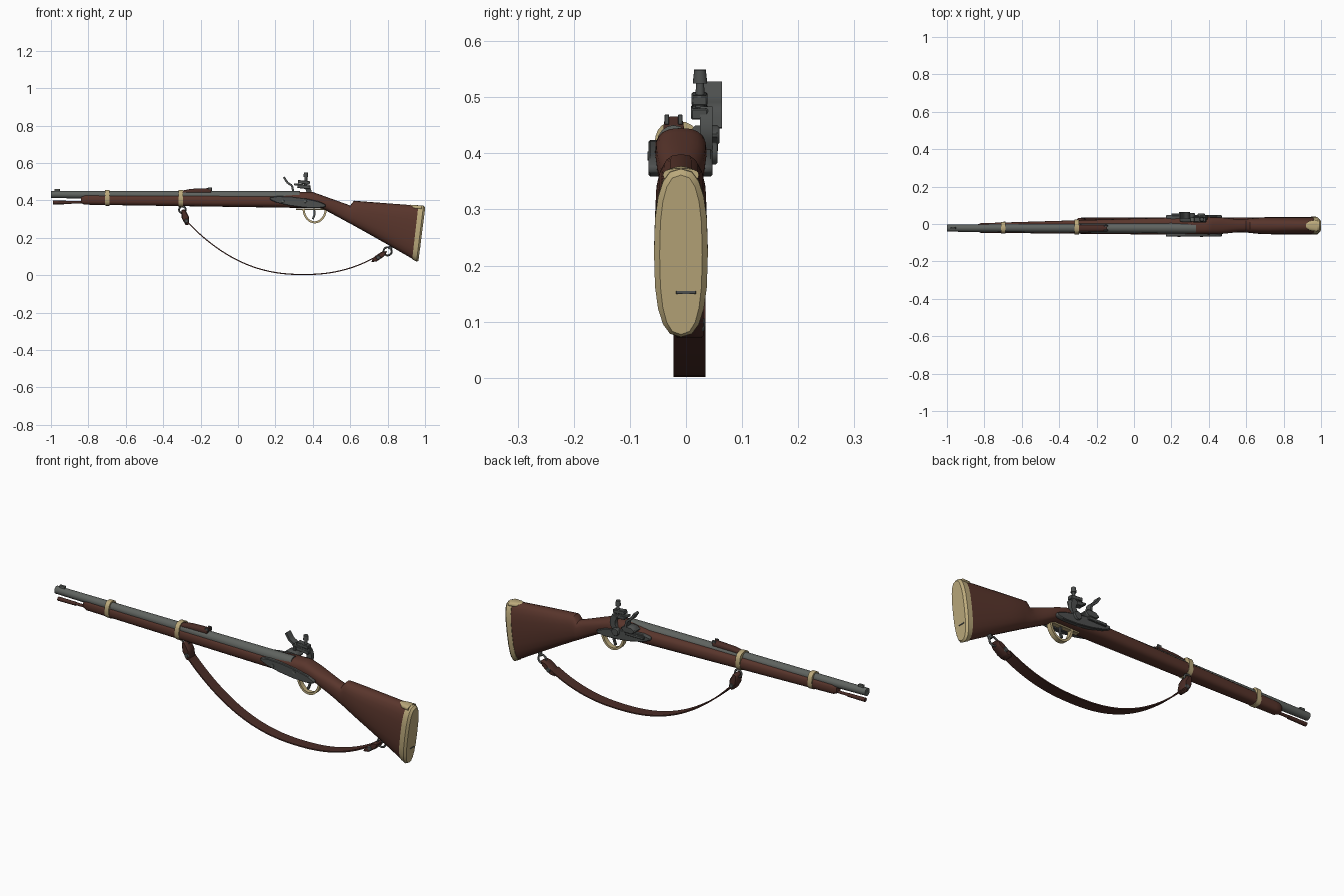
import bpy, bmesh, math
from mathutils import Matrix, Vector

cube = bpy.data.objects.get("Cube")
if cube:
    bpy.data.objects.remove(cube)


def material(name, red, green, blue):
    mat = bpy.data.materials.new(name)
    mat.use_nodes = True
    mat.diffuse_color = (red, green, blue, 1)
    shader = next(node for node in mat.node_tree.nodes if node.type == 'BSDF_PRINCIPLED')
    shader.inputs["Base Color"].default_value = mat.diffuse_color
    shader.inputs["Roughness"].default_value = .7
    return mat


WOOD = material("walnut_brown", .1, .036, .025)
LEATHER = material("dark_leather", .07, .026, .02)
STEEL = material("barrel_grey", .115, .125, .115)
IRON = material("lock_grey", .075, .08, .078)
BRASS = material("pale_brass", .5, .4, .2)

BARREL_Y = -.022    # the barrel sits slightly off the stock's centre
SLING_Y = .006


def finish(name, bm, mat):
    bmesh.ops.recalc_face_normals(bm, faces=bm.faces)
    mesh = bpy.data.meshes.new(name)
    bm.to_mesh(mesh)
    bm.free()
    mesh.materials.append(mat)
    mesh.shade_smooth()
    mesh.set_sharp_from_angle(angle=math.radians(40))
    obj = bpy.data.objects.new(name, mesh)
    bpy.context.scene.collection.objects.link(obj)
    return obj


def skin(name, rings, mat):
    """Closed tube through equal rings of points."""
    bm = bmesh.new()
    rings = [[bm.verts.new(point) for point in ring] for ring in rings]
    for ring, following in zip(rings, rings[1:]):
        for i in range(len(ring)):
            bm.faces.new((ring[i - 1], ring[i], following[i], following[i - 1]))
    bm.faces.new(rings[0])
    bm.faces.new(rings[-1])
    return finish(name, bm, mat)


def rounded(x, y, half_width, bottom, top, lean=0, sides=20):
    """Rounded rectangular section across x."""
    ring = []
    for i in range(sides):
        angle = math.tau * i / sides
        across, up = [math.copysign(abs(v) ** .77, v) for v in (math.cos(angle), math.sin(angle))]
        rise = up * (top - bottom) / 2
        ring.append((x + lean * rise, y + across * half_width, (top + bottom) / 2 + rise))
    return ring


def ridge(x):
    """Top line: forend, breech, falling wrist, then the raised comb."""
    if x < .4:
        return .433 + .012 * min(1, max(0, (x - .2) / .12))
    if x < .61:
        return .445 - .36 * (x - .4)
    return .4 - .08 * (x - .6)


def stock_section(x, grow=0, cover=0):
    """Stock outline at x, enlarged by grow; cover raises its top over the barrel."""
    belly = min(.365 - .015 * x, .6 - .54 * x)
    wrist = .011 * math.exp(-((x - .57) / .08) ** 2)
    half_width = min(.046, .042 + .02 * x) - wrist
    return rounded(x, min(-.009, -.013 + .01 * x), half_width + grow,
                   belly - grow, ridge(x) + grow + cover, max(0, x - .6) / 3)


def smooth_path(points, steps=4):
    """Catmull-Rom interpolation through the points."""
    p = [Vector(point) for point in points]
    p = [2 * p[0] - p[1]] + p + [2 * p[-1] - p[-2]]
    path = []
    for a, b, c, d in zip(p, p[1:], p[2:], p[3:]):
        for k in range(steps):
            t = k / steps
            path.append(b + ((c - a) * t + (2 * a - 5 * b + 4 * c - d) * t ** 2
                             + (3 * b - a - 3 * c + d) * t ** 3) / 2)
    return path + [p[-2]]


def strap(name, points, y, width, thick, mat):
    """Rectangular strip swept along an xz path."""
    path = smooth_path([(x, y, z) for x, z in points])
    rings = []
    for i, point in enumerate(path):
        ahead = path[min(i + 1, len(path) - 1)]
        along = (ahead - path[max(i - 1, 0)]).normalized()
        side = Vector((-along.z, 0, along.x)) * thick / 2
        wide = Vector((0, width / 2, 0))
        rings.append([point + side + wide, point + side - wide,
                      point - side - wide, point - side + wide])
    return skin(name, rings, mat)


def block(name, centre, size, mat, tilt=0, sides=4):
    """Bevelled prism with its axis along y: a box, or an oval with more sides."""
    bm = bmesh.new()
    radius = .5 / math.cos(math.pi / sides)
    turn = Matrix.Rotation(math.pi / 2, 4, 'X') @ Matrix.Rotation(math.pi / sides, 4, 'Z')
    bmesh.ops.create_cone(bm, cap_ends=True, segments=sides, radius1=radius, radius2=radius,
                          depth=1, matrix=Matrix.Diagonal((*size, 1)) @ turn)
    bmesh.ops.bevel(bm, geom=bm.edges[:], offset=min(size) / 8, segments=1, affect='EDGES')
    obj = finish(name, bm, mat)
    obj.location = centre
    obj.rotation_euler.y = tilt


def rod(name, start, end, start_radius, end_radius, mat):
    start, end = Vector(start), Vector(end)
    bm = bmesh.new()
    bmesh.ops.create_cone(bm, cap_ends=True, segments=16, radius1=start_radius,
                          radius2=end_radius, depth=(end - start).length)
    obj = finish(name, bm, mat)
    obj.rotation_euler = (end - start).to_track_quat('Z', 'Y').to_euler()
    obj.location = (start + end) / 2


def swivel(name, x, z, radius):
    bpy.ops.mesh.primitive_torus_add(location=(x, SLING_Y, z), rotation=(math.pi / 2, 0, 0),
                                     major_radius=radius, minor_radius=.005,
                                     major_segments=18, minor_segments=6)
    obj = bpy.context.object
    obj.name = name
    obj.data.materials.append(mat := IRON)
    obj.data.shade_smooth()


# Stock: forend, wrist and butt in one body with a rounded nose
STEP = .02
stations = [-.82 + STEP * i for i in range(90)]
skin("stock", [stock_section(-.84, -.008)] + [stock_section(x) for x in stations], WOOD)

# Brass butt plate with its top tongue
skin("butt_plate", [stock_section(.948, .002), stock_section(.973, .002),
                    stock_section(.983, -.008)], BRASS)
skin("butt_plate_tongue", [rounded(x, -.009, width, .35, .377 - (x - .92) / 15)
                           for x, width in ((.92, .012), (.94, .026), (.98, .032))], BRASS)
block("butt_plate_slot", (.972, 0, .152), (.008, .035, .006), IRON)

# Barrel bands following the stock
for name, x in (("upper_band", -.7), ("lower_band", -.305)):
    skin(name, [stock_section(x + side, .004, .02) for side in (-.012, .012)], BRASS)

# Barrel, bore and sights
rod("barrel", (-1, BARREL_Y, .432), (.33, BARREL_Y, .421), .019, .029, STEEL)
rod("bore", (-1, BARREL_Y, .432), (-.99, BARREL_Y, .432), .011, .011, IRON)
block("front_sight", (-.967, BARREL_Y, .454), (.03, .012, .016), STEEL)
skin("rear_sight_base", [rounded(x, BARREL_Y, .018, .43, top)
                         for x, top in ((-.295, .453), (-.25, .462), (-.145, .466))], LEATHER)
for side in (-.012, .012):
    block("rear_sight_ear", (-.15, BARREL_Y + side, .46), (.02, .008, .018), IRON)

# Ramrod below the barrel
rod("ramrod", (-.92, BARREL_Y, .39), (-.8, BARREL_Y, .39), .007, .007, LEATHER)
rod("ramrod_tip", (-.99, BARREL_Y, .389), (-.89, BARREL_Y, .389), .01, .009, LEATHER)

# Matching oval lock plates on both flanks, with screws
for name, y in (("side_plate", -.055), ("lock_plate", .035)):
    block(name, (.32, y, .391), (.3, .024, .05), IRON, tilt=.13, sides=12)
for x in (.24, .36):
    block("side_screw", (x, -.066, .395), (.016, .006, .016), STEEL, sides=10)

# Flash pan, striking plate and spring
block("flash_pan", (.285, .036, .432), (.075, .048, .035), IRON, sides=6)
strap("striking_plate", [(.245, .525), (.265, .495), (.288, .478), (.295, .445)],
      .047, .034, .011, IRON)
block("lock_spring", (.25, .05, .41), (.1, .014, .014), IRON)

# Cocking hammer with jaws, flint and clamp screw
block("hammer_hub", (.36, .044, .4), (.04, .024, .04), IRON, sides=12)
strap("hammer_neck", [(.36, .4), (.38, .44), (.368, .478)], .036, .022, .028, IRON)
block("lower_jaw", (.352, .024, .473), (.07, .03, .02), IRON, tilt=.1)
block("flint", (.325, .024, .484), (.05, .022, .01), STEEL, tilt=.1)
block("upper_jaw", (.352, .024, .497), (.064, .028, .018), IRON, tilt=.1)
for name, bottom, top, radius in (("jaw_screw", .46, .53, .009), ("screw_head", .525, .549, .013)):
    rod(name, (.362, .025, bottom), (.363, .025, top), radius, radius * .8, IRON)

# Trigger guard bow, its tang and the trigger
bow = [math.pi * i / 8 for i in range(9)]
strap("trigger_guard", [(.41 - .06 * math.cos(a), .358 - .075 * math.sin(a)) for a in bow],
      -.01, .024, .011, BRASS)
block("guard_tang", (.4, -.01, .354), (.18, .024, .008), BRASS)
strap("trigger", [(.405, .36), (.41, .33), (.4, .3)], -.01, .01, .01, IRON)

# Sling hanging in a smooth curve, with leather ends, buckles and swivels
reach = [-.27 + i / 20 for i in range(21)]
strap("sling", [(x, .004 + .84 * abs(x - .35) ** 2.3) for x in reach],
      SLING_Y, .057, .006, LEATHER)
block("front_sling_end", (-.282, SLING_Y, .31), (.034, .05, .085), LEATHER, tilt=-.3, sides=6)
block("rear_sling_end", (.755, SLING_Y, .1), (.09, .05, .028), LEATHER, tilt=-.6, sides=6)
for name, x, z in (("front_buckle", -.275, .29), ("rear_buckle", .75, .095)):
    block(name, (x, SLING_Y, z), (.024, .056, .024), IRON, sides=8)
swivel("front_swivel", -.297, .35, .018)
swivel("rear_swivel", .8, .128, .022)
rod("swivel_stud", (.812, 0, .138), (.828, 0, .18), .01, .01, IRON)
